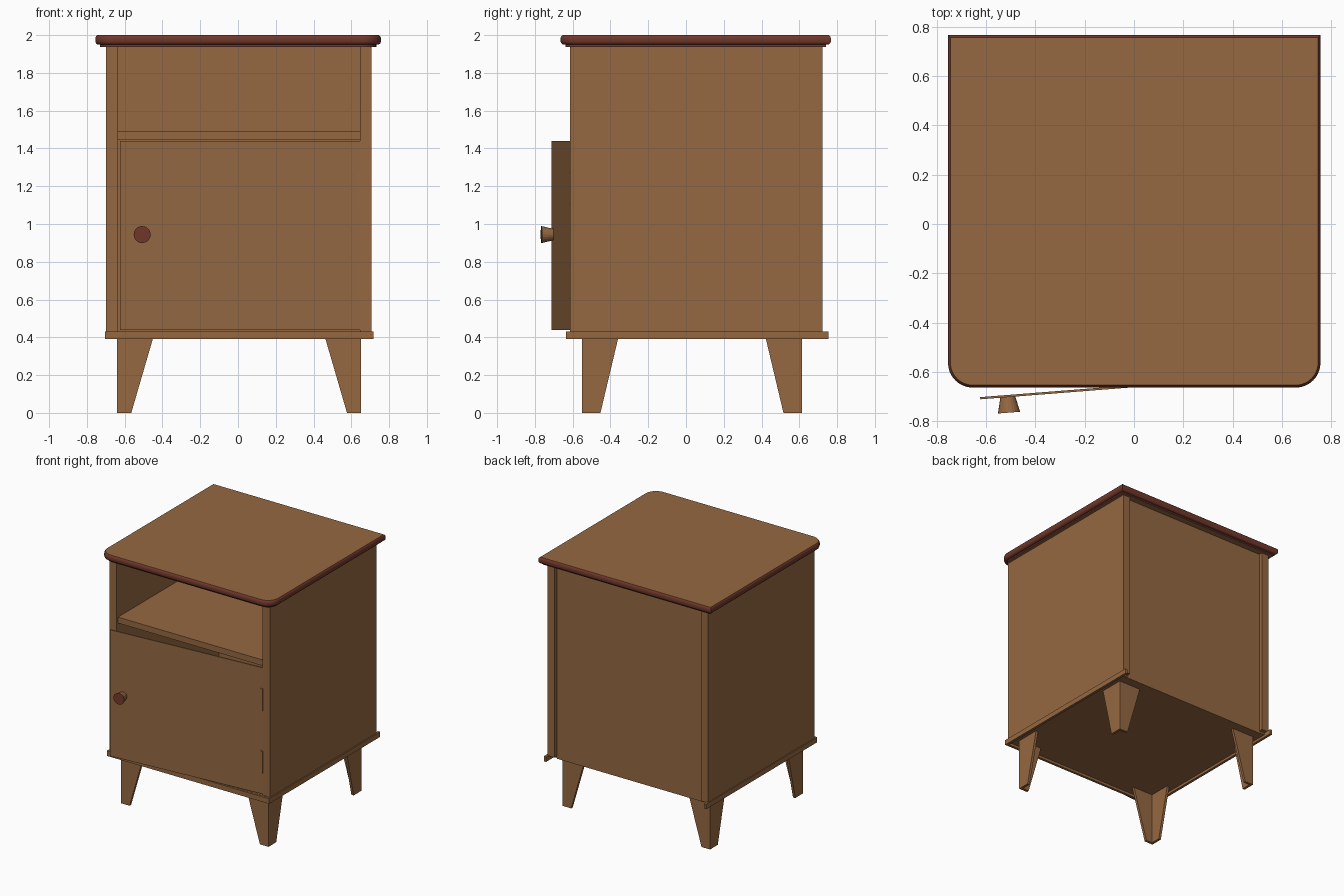
import bpy, bmesh, math
from mathutils import Matrix

if "Cube" in bpy.data.objects:
    bpy.data.objects.remove(bpy.data.objects["Cube"])


def material(name, rgb):
    m = bpy.data.materials.new(name)
    m.diffuse_color = (*rgb, 1)
    m.use_nodes = True
    m.node_tree.nodes["Principled BSDF"].inputs["Base Color"].default_value = m.diffuse_color
    return m


WOOD = material("oak brown", (0.30, 0.14, 0.054))
RED = material("red mahogany", (0.165, 0.04, 0.024))


def finish(name, bm, mats=(WOOD,)):
    bmesh.ops.recalc_face_normals(bm, faces=bm.faces)
    me = bpy.data.meshes.new(name)
    bm.to_mesh(me)
    bm.free()
    for m in mats:
        me.materials.append(m)
    ob = bpy.data.objects.new(name, me)
    bpy.context.collection.objects.link(ob)
    return ob


def box(name, x0, x1, y0, y1, z0, z1):
    bm = bmesh.new()
    bmesh.ops.create_cube(bm, size=1)
    for v in bm.verts:
        v.co = ((x0 + x1) / 2 + v.co.x * (x1 - x0),
                (y0 + y1) / 2 + v.co.y * (y1 - y0),
                (z0 + z1) / 2 + v.co.z * (z1 - z0))
    return finish(name, bm)


def prism(bm, points, offset):
    face = bm.faces.new([bm.verts.new(p) for p in points])
    ext = bmesh.ops.extrude_face_region(bm, geom=[face])
    moved = [g for g in ext["geom"] if isinstance(g, bmesh.types.BMVert)]
    bmesh.ops.translate(bm, verts=moved, vec=offset)


# Cabinet body
box("left_side", -0.698, -0.635, -0.613, 0.722, 0.425, 1.945)
box("right_side", 0.646, 0.708, -0.613, 0.722, 0.425, 1.945)
box("back_panel", -0.635, 0.646, 0.67, 0.692, 0.405, 1.945)
box("shelf", -0.635, 0.646, -0.595, 0.67, 1.445, 1.492)

# Bottom board, recessed behind a thin skirting on three sides
box("bottom_board", -0.69, 0.70, -0.62, 0.69, 0.41, 0.432)
box("left_skirting", -0.705, -0.685, -0.635, 0.755, 0.39, 0.43)
box("right_skirting", 0.697, 0.717, -0.635, 0.755, 0.39, 0.43)
box("front_skirting", -0.685, 0.697, -0.635, -0.615, 0.39, 0.43)


# Table top: rounded front corners, bullnose red edge, wood faces
def ring(inset, z):
    r = 0.10 - inset
    pts = [(0.757 - inset, 0.767 - inset, z), (-0.755 + inset, 0.767 - inset, z)]
    for cx, start in ((-0.655, 180), (0.657, 270)):
        for i in range(13):
            a = math.radians(start + i * 7.5)
            pts.append((cx + r * math.cos(a), -0.564 + r * math.sin(a), z))
    return pts


bm = bmesh.new()
profile = [(0.025, 1.938), (0.025, 1.949), (0.012, 1.95), (0.004, 1.956),
           (0.0, 1.966), (0.0, 1.984), (0.003, 1.993), (0.01, 2.0)]
rings = [[bm.verts.new(p) for p in ring(*q)] for q in profile]
for a, b in zip(rings, rings[1:]):
    n = len(a)
    for i in range(n):
        bm.faces.new((a[i], a[(i + 1) % n], b[(i + 1) % n], b[i])).material_index = 1
bm.faces.new(rings[0])
bm.faces.new(rings[-1])
top = finish("table_top", bm, (WOOD, RED))
bpy.context.view_layer.objects.active = top
top.select_set(True)
bpy.ops.object.shade_smooth_by_angle(angle=math.radians(35))
top.select_set(False)

# Door, hinged on the right and slightly ajar
hinge = Matrix.Translation((0.646, -0.612, 0)) @ Matrix.Rotation(math.radians(4.5), 4, 'Z')
door = box("door", -1.274, 0.0, 0.0, 0.009, 0.44, 1.44)
door.matrix_world = hinge
for name, z in (("lower_hinge", 0.605), ("upper_hinge", 1.10)):
    box(name, 0.63, 0.648, -0.62, -0.60, z, z + 0.175)

# Knob: flaring cone with a red front
bm = bmesh.new()
bmesh.ops.create_cone(bm, cap_ends=True, segments=20, radius1=0.03, radius2=0.045, depth=0.066)
bmesh.ops.transform(bm, verts=bm.verts, matrix=Matrix.Translation((-1.162, -0.03, 0.944))
                    @ Matrix.Rotation(math.radians(90), 4, 'X'))
bm.normal_update()
for f in bm.faces:
    f.material_index = 1 if f.normal.y < -0.9 else 0
knob = finish("door_knob", bm, (WOOD, RED))
knob.matrix_world = hinge

# Legs: two tapered boards meeting at an outer corner
T = 0.02
for side, x, sx in (("left", -0.64, 1), ("right", 0.652, -1)):
    for end, y, sy in (("front", -0.55, 1), ("back", 0.613, -1)):
        bm = bmesh.new()
        prism(bm, [(x, y, 0), (x + sx * 0.075, y, 0), (x + sx * 0.195, y, 0.412), (x, y, 0.412)],
              (0, sy * T, 0))
        y2 = y + sy * T
        prism(bm, [(x, y2, 0), (x, y + sy * 0.097, 0), (x, y + sy * 0.195, 0.412), (x, y2, 0.412)],
              (sx * T, 0, 0))
        finish(f"{end}_{side}_leg", bm)
